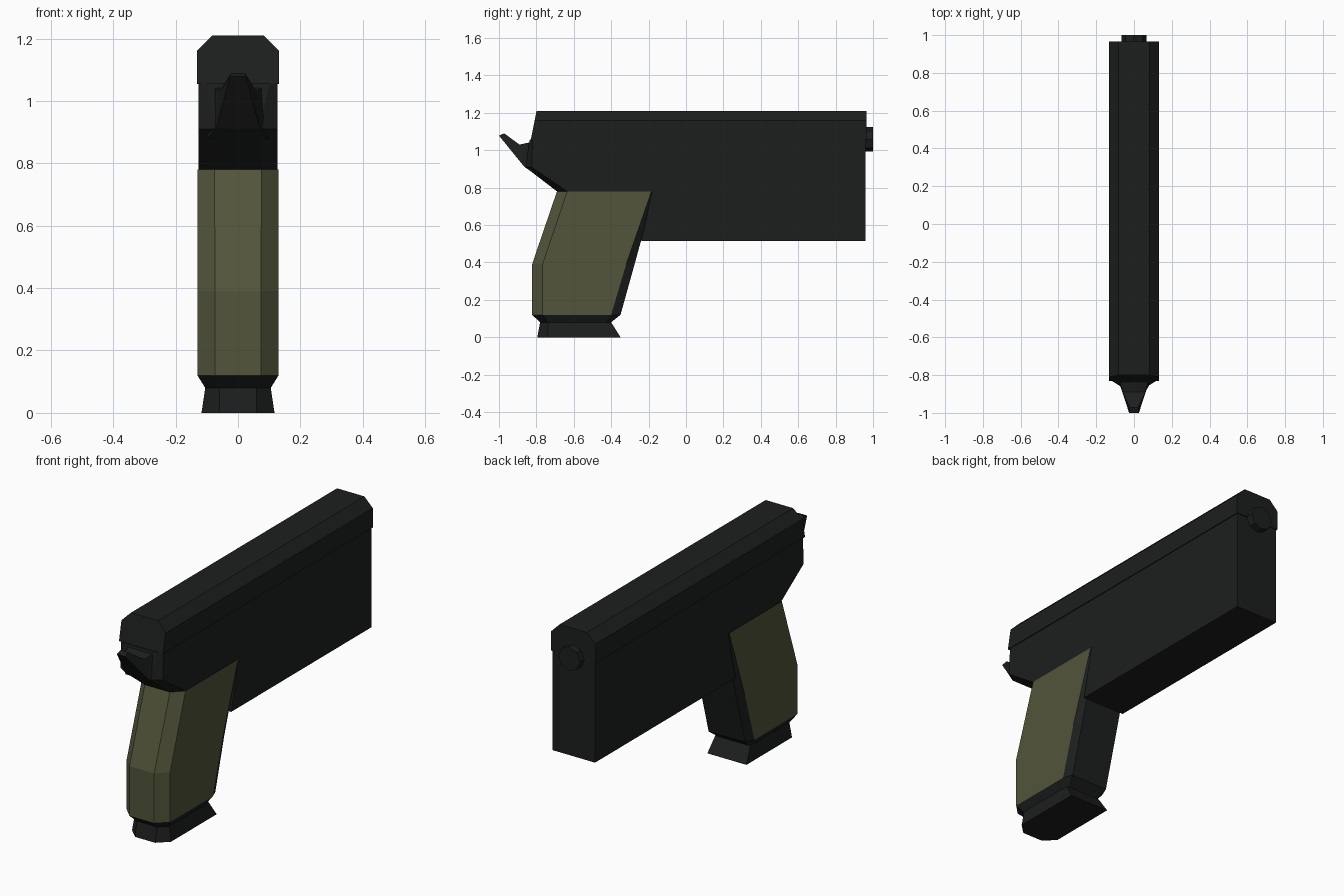
import bpy, bmesh, math

if "Cube" in bpy.data.objects:
    bpy.data.objects.remove(bpy.data.objects["Cube"])


def material(name, color):
    m = bpy.data.materials.new(name)
    m.diffuse_color = (*color, 1)
    m.use_nodes = True
    m.node_tree.nodes["Principled BSDF"].inputs["Base Color"].default_value = m.diffuse_color
    return m


black = material("black", (0.012, 0.013, 0.013))
olive = material("olive", (0.085, 0.09, 0.043))


def loft(name, rings, mats=(black,), mat_of=lambda ring, side: 0):
    """Skin equal-length rings of points and cap both ends."""
    bm = bmesh.new()
    rows = [[bm.verts.new(p) for p in ring] for ring in rings]
    n = len(rows[0])
    for r in range(len(rows) - 1):
        for i in range(n):
            j = (i + 1) % n
            f = bm.faces.new((rows[r][i], rows[r][j], rows[r + 1][j], rows[r + 1][i]))
            f.material_index = mat_of(r, i)
    bm.faces.new(rows[0])
    bm.faces.new(rows[-1])
    bmesh.ops.recalc_face_normals(bm, faces=bm.faces)
    mesh = bpy.data.meshes.new(name)
    bm.to_mesh(mesh)
    bm.free()
    for m in mats:
        mesh.materials.append(m)
    ob = bpy.data.objects.new(name, mesh)
    bpy.context.collection.objects.link(ob)
    return ob


def plan(z, half):
    """Mirror a half outline of (x, y) points, rear to front, at height z."""
    return ([(x, y, z) for x, y in half] +
            [(-x, y, z) for x, y in reversed(half)])


# Slide: chamfered top, raked rear end
section = [(0.132, 1.055), (0.132, 1.16), (0.082, 1.21)]
section += [(-x, z) for x, z in reversed(section)]
loft("slide", [[(x, -0.83 + (z - 1.055) * 0.2, z) for x, z in section],
               [(x, 0.965, z) for x, z in section]])

# Upper frame with chamfered rear corners
W = 0.127
loft("upper_frame", [
    plan(0.78, [(0.075, -0.69), (W, -0.635), (W, 0.96)]),
    plan(0.91, [(0.07, -0.86), (W, -0.825), (W, 0.96)]),
    plan(1.056, [(0.10, -0.835), (W, -0.82), (W, 0.96)])])

# Lower frame block ahead of the grip
loft("lower_frame", [plan(0.515, [(W, -0.24), (W, 0.96)]),
                     plan(0.78, [(W, -0.18), (W, 0.96)])])


# Rear tang, tapering upward
def tang_ring(w, low, high):
    return [(-w, *low), (w, *low), (w * 0.85, *high), (-w * 0.85, *high)]


loft("rear_tang", [tang_ring(0.10, (-0.82, 0.88), (-0.80, 1.05)),
                   tang_ring(0.07, (-0.865, 0.912), (-0.89, 1.03)),
                   tang_ring(0.026, (-1.0, 1.078), (-0.972, 1.09))])

# Grip: olive wrap with a black front strap and tapered lower rim
grip_rows = [  # z, rear, rear chamfer, panel edge, front, flat x, side x
    (0.78, -0.69, -0.635, -0.185, -0.168, 0.075, 0.13),
    (0.39, -0.823, -0.767, -0.32, -0.275, 0.074, 0.13),
    (0.12, -0.823, -0.767, -0.40, -0.35, 0.074, 0.13),
    (0.08, -0.78, -0.74, -0.43, -0.40, 0.06, 0.105)]
loft("grip",
     [plan(z, [(fx, r), (sx, rc), (sx, pe), (sx * 0.84, f)])
      for z, r, rc, pe, f, fx, sx in grip_rows],
     (black, olive),
     lambda ring, side: int(ring < 2 and side in (0, 1, 5, 6, 7)))

# Flared base plate
loft("base_plate", [
    plan(0.08, [(0.06, -0.78), (0.105, -0.735), (0.105, -0.40)]),
    plan(0.0, [(0.06, -0.795), (0.117, -0.74), (0.117, -0.35)])])

# Muzzle stub
angles = [math.tau * i / 8 for i in range(8)]
loft("muzzle", [[(0.065 * math.cos(a), y, 1.058 + 0.065 * math.sin(a))
                 for a in angles] for y in (0.9, 1.0)])
